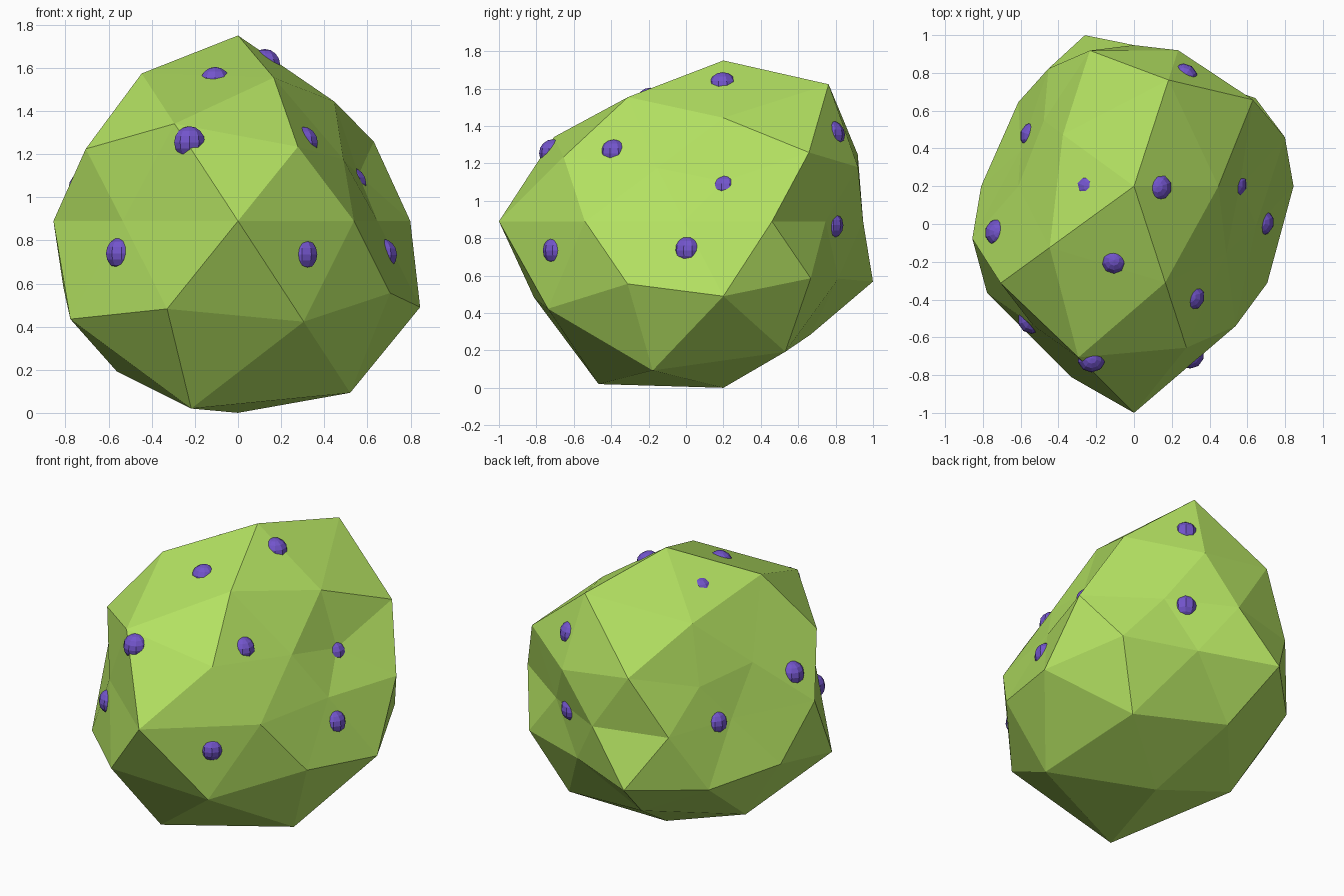
import bpy, bmesh, math
from mathutils import Vector
from mathutils.bvhtree import BVHTree

if "Cube" in bpy.data.objects:
    bpy.data.objects.remove(bpy.data.objects["Cube"])


def paint(name, rgb):
    m = bpy.data.materials.new(name)
    m.diffuse_color = (*rgb, 1)
    m.use_nodes = True
    m.node_tree.nodes["Principled BSDF"].inputs["Base Color"].default_value = m.diffuse_color
    return m


def add_object(name, bm, mat):
    mesh = bpy.data.meshes.new(name)
    bm.to_mesh(mesh)
    mesh.materials.append(mat)
    ob = bpy.data.objects.new(name, mesh)
    bpy.context.collection.objects.link(ob)
    return ob


green = paint("green", (0.45, 0.75, 0.12))
purple = paint("purple", (0.17, 0.09, 0.60))

# Lumpy body: icosphere with one radius per vertex, listed top to bottom, each ring by azimuth
CENTRE, SQUASH = Vector((0, 0.2, 0.89)), 0.766
RINGS = [
    [1.123],
    [0.85, 1.125, 0.885, 1.05, 1.02],
    [0.915, 0.888, 0.72, 1.12, 0.71],
    [0.625, 0.846, 0.66, 0.976, 1.005],
    [0.84, 0.675, 0.747, 0.77, 0.63, 0.90, 0.91, 1.20, 0.915, 0.68],
    [0.888, 0.94, 0.905, 1.19, 0.975],
    [0.993, 0.76, 0.89, 1.13, 1.16],
    [1.07, 0.93, 1.07, 1.335, 1.223],
    [1.1615],
]
bm = bmesh.new()
bmesh.ops.create_icosphere(bm, subdivisions=2, radius=1)


def ring_order(v):
    azimuth = round(math.degrees(math.atan2(v.co.y, v.co.x))) % 360
    return (-round(v.co.z, 2), azimuth)


radii = [r for ring in RINGS for r in ring]
for v, r in zip(sorted(bm.verts, key=ring_order), radii):
    d = v.co.normalized()
    v.co = CENTRE + r * Vector((d.x, d.y, d.z * SQUASH))
bm.normal_update()
tree = BVHTree.FromBMesh(bm)
add_object("body", bm, green)
bm.free()

# Spots: small spheres sunk into the skin (x, y, z, visible radius)
SPOTS = [
    (0.15, 0.19, 1.65, 0.062), (-0.11, -0.21, 1.575, 0.06), (-0.27, 0.21, 1.60, 0.04),
    (-0.22, -0.73, 1.27, 0.065), (0.33, -0.395, 1.275, 0.06), (0.56, 0.20, 1.09, 0.052),
    (0.71, 0.0, 0.75, 0.063), (0.33, -0.73, 0.735, 0.062), (-0.575, -0.54, 0.745, 0.067),
    (-0.76, -0.035, 1.07, 0.067), (-0.57, 0.48, 0.89, 0.06), (0.285, 0.815, 1.37, 0.06),
    (0.28, 0.81, 0.865, 0.062),
]
BALL = 0.075
for i, (x, y, z, visible) in enumerate(SPOTS, 1):
    point = tree.find_nearest(Vector((x, y, z)))[0]
    out = tree.find_nearest(Vector((x, y, z)))[1]
    sink = math.sqrt(BALL ** 2 - visible ** 2)
    sb = bmesh.new()
    bmesh.ops.create_uvsphere(sb, u_segments=10, v_segments=8, radius=BALL)
    spot = add_object(f"spot_{i}", sb, purple)
    spot.location = point - out * sink
    sb.free()
